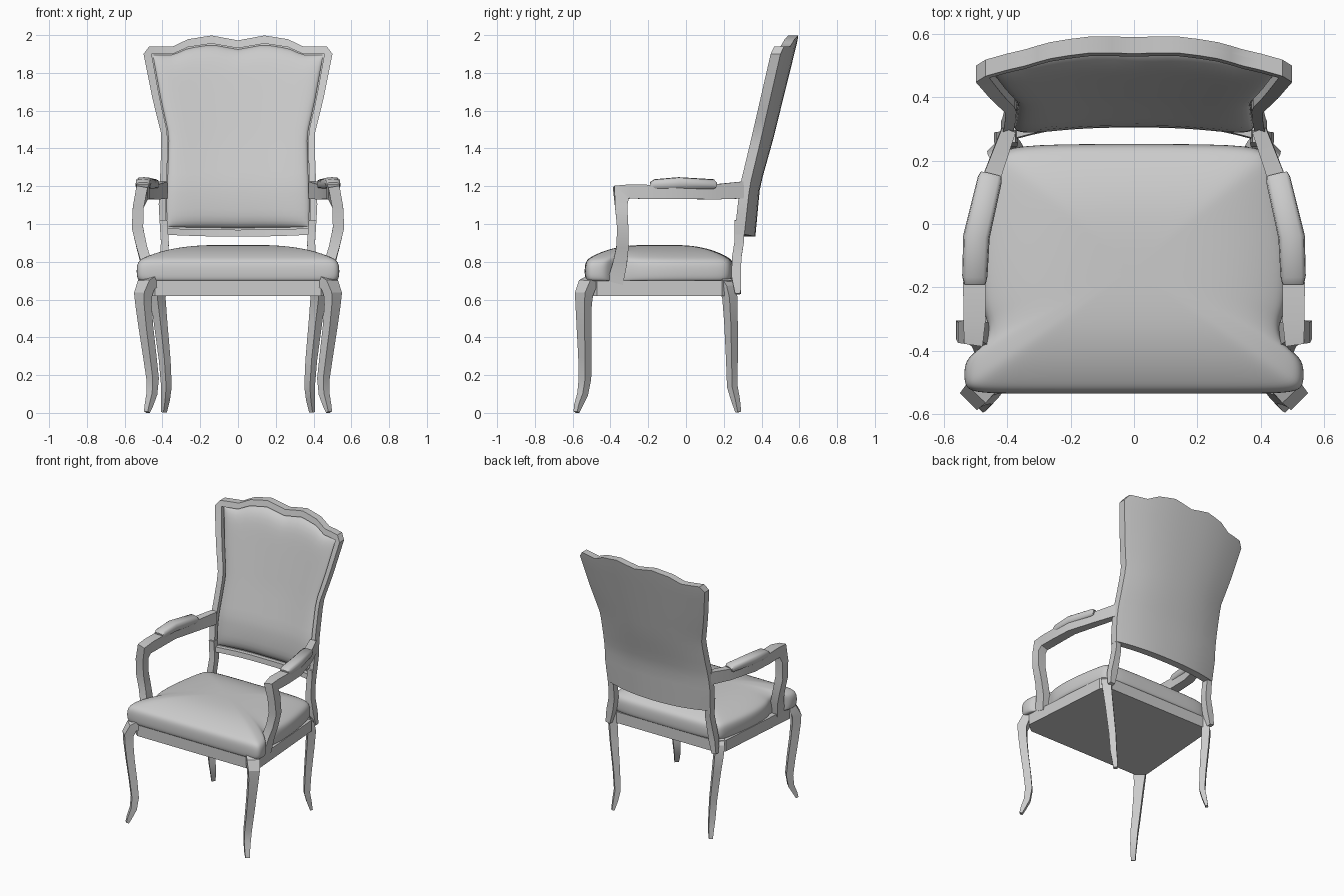
import bpy, math
from mathutils import Vector

if "Cube" in bpy.data.objects:
    bpy.data.objects.remove(bpy.data.objects["Cube"])


def interp(t, table):
    for (a, p), (b, q) in zip(table, table[1:]):
        if t <= b:
            k = max(0.0, (t - a) / (b - a))
            return p + (q - p) * k
    return table[-1][1]


def make(name, verts, faces, angle=30, mirror=False, subsurf=0):
    me = bpy.data.meshes.new(name)
    me.from_pydata([tuple(v) for v in verts], [], faces)
    ob = bpy.data.objects.new(name, me)
    bpy.context.collection.objects.link(ob)
    bpy.ops.object.select_all(action='DESELECT')
    ob.select_set(True)
    bpy.context.view_layer.objects.active = ob
    bpy.ops.object.mode_set(mode='EDIT')
    bpy.ops.mesh.select_all(action='SELECT')
    bpy.ops.mesh.normals_make_consistent(inside=False)
    bpy.ops.object.mode_set(mode='OBJECT')
    bpy.ops.object.shade_smooth_by_angle(angle=math.radians(angle))
    if mirror:
        ob.modifiers.new("Mirror", 'MIRROR').use_mirror_merge = False
    if subsurf:
        s = ob.modifiers.new("Subsurf", 'SUBSURF')
        s.levels = s.render_levels = subsurf
    return ob


def loft(name, rings, **kw):
    """Skin a stack of equal-length rings and cap both ends."""
    n = len(rings[0])
    verts = [p for r in rings for p in r]
    faces = [(i * n + j, i * n + (j + 1) % n, (i + 1) * n + (j + 1) % n, (i + 1) * n + j)
             for i in range(len(rings) - 1) for j in range(n)]
    faces += [tuple(range(n)), tuple(range(len(verts) - n, len(verts)))]
    return make(name, verts, faces, **kw)


def sweep(name, path, side, n=4, angle=25):
    """Path points are x, y, z, width, depth; mirrored to both sides."""
    pts = [Vector(p[:3]) for p in path]
    if n == 4:
        sec = [(-.5, -.5), (.5, -.5), (.5, .5), (-.5, .5)]
    else:
        sec = []
        for k in range(n):
            c, s = math.cos(2 * math.pi * k / n), math.sin(2 * math.pi * k / n)
            sec.append((math.copysign(abs(c) ** .6, c) / 2, math.copysign(abs(s) ** .6, s) / 2))
    rings = []
    for i, p in enumerate(pts):
        t = Vector((0, 0, 0))
        if i:
            t += (p - pts[i - 1]).normalized()
        if i < len(pts) - 1:
            t += (pts[i + 1] - p).normalized()
        t.normalize()
        a = Vector(side)
        a = (a - t * a.dot(t)).normalized()
        b = t.cross(a)
        w, d = path[i][3:]
        rings.append([p + a * (u * w) + b * (v * d) for u, v in sec])
    return loft(name, rings, mirror=True, angle=angle)


# Curved, leaning backrest surface: u across (-1..1), v up (0..1), off = depth behind the front
WIDTH = [(.93, .41), (1.1, .42), (1.3, .41), (1.47, .405), (1.66, .452), (1.9, .50)]
CREST = [(0, 1.972), (.28, 1.998), (.53, 1.978), (.69, 1.94), (.94, 1.94), (1, 1.90)]
LEAN = [(.93, .255), (1.2, .285), (1.45, .345), (1.93, .455), (2, .47)]
BOW = [(.93, .06), (1.2, .055), (1.45, .065), (2, .075)]


def back_point(u, v, off):
    zb = .945 - .012 * (1 - u * u)
    z = zb + v * (interp(abs(u), CREST) - zb)
    y = interp(z, LEAN) + interp(z, BOW) * (1 - abs(u) ** 2.3) + off
    return (u * interp(z, WIDTH), y, z)


def slab(name, us, vs, front, back, keep=lambda u, v: True, angle=30):
    nu, nv = len(us), len(vs)
    verts = [back_point(u, v, f(u, v)) for f in (front, back) for v in vs for u in us]
    h = nu * nv
    cells = [(j * nu + i, j * nu + i + 1, (j + 1) * nu + i + 1, (j + 1) * nu + i)
             for j in range(nv - 1) for i in range(nu - 1)
             if keep((us[i] + us[i + 1]) / 2, (vs[j] + vs[j + 1]) / 2)]
    edges = {(c[k], c[(k + 1) % 4]) for c in cells for k in range(4)}
    faces = cells + [tuple(h + k for k in reversed(c)) for c in cells]
    faces += [(b, a, a + h, b + h) for a, b in edges if (b, a) not in edges]
    used = {k: n for n, k in enumerate(sorted({k for f in faces for k in f}))}
    return make(name, [verts[k] for k in used], [tuple(used[k] for k in f) for f in faces], angle)


half = [0, .14, .28, .41, .53, .61, .69, .80, .915, .94, 1]
us = [-u for u in reversed(half[1:])] + half
vs = [0, .035] + [.035 + .925 * k / 14 for k in range(1, 15)] + [1]

# Back board and raised frame around the upholstery
slab("back_board", us, vs, lambda u, v: .03, lambda u, v: .052)
slab("back_frame", us, vs, lambda u, v: 0, lambda u, v: .03,
     keep=lambda u, v: abs(u) > .915 or v < .035 or v > .96)


# Padded back upholstery
def pad_depth(u, v):
    a, b = u / .903, (v - .499) / .455
    edge = max(0, 1 - abs(a) ** 8) * max(0, 1 - abs(b) ** 12)
    return .022 - .034 * edge ** .6 - .014 * (1 - a * a)* edge


ease = [math.sin(math.pi / 2 * (k / 12)) for k in range(-12, 13)]
slab("back_cushion", [.903 * e for e in ease], [.499 + .455 * e for e in ease],
     pad_depth, lambda u, v: .031, angle=50)

# Lower back posts joining the backrest to the seat
sweep("back_post", [(.395, .285, 1.02, .04, .055), (.387, .281, .90, .042, .05),
                    (.392, .268, .82, .045, .05), (.41, .266, .72, .05, .05),
                    (.425, .275, .63, .035, .03)], (1, 0, 0))

# Seat rail
rail = [(.44, -.525), (.505, -.47), (.455, .19), (.41, .24)]
outline = rail + [(-x, y) for x, y in reversed(rail)]
loft("seat_rail", [[(x, y, z) for x, y in outline] for z in (.62, .70)])

# Seat cushion with notches round the arm posts: x, y, notch depth
edge = [(.2, -.535, 0), (.42, -.535, 0), (.52, -.53, 0), (.535, -.50, 0), (.535, -.45, 0),
        (.53, -.415, .01), (.52, -.38, .055), (.51, -.31, .055), (.505, -.26, .02), (.49, -.1, 0),
        (.465, .07, 0), (.44, .2, 0), (.41, .245, 0), (.2, .252, 0)]
edge += [(-x, y, n) for x, y, n in reversed(edge)]
rings = []
for z, s in [(.70, .93), (.697, .98), (.715, 1.0), (.75, 1.005), (.785, 1.0), (.81, .975),
             (.828, .91), (.858, .75), (.882, .52), (.889, .28), (.89, .1)]:
    ring = []
    for x, y, n in edge:
        nx = abs(x) - n * min(1, s) ** 6
        ring.append((math.copysign(nx * s, x), -.14 + (y + .14) * s, z))
    rings.append(ring)
loft("seat_cushion", rings, angle=80, subsurf=2)

# Armrests running forward and curving down into the posts
sweep("arm", [(.395, .30, 1.18, .045, .09), (.447, .155, 1.17, .055, .08),
              (.50, -.04, 1.17, .065, .075), (.505, -.19, 1.17, .07, .075),
              (.504, -.30, 1.172, .07, .075), (.508, -.345, 1.165, .06, .10),
              (.528, -.343, 1.09, .058, .065), (.532, -.335, .98, .06, .06),
              (.51, -.336, .88, .055, .065), (.485, -.35, .79, .055, .075),
              (.475, -.375, .69, .05, .085)], (1, 0, 0))

# Arm pads
sweep("arm_pad", [(.452, .155, 1.205, .07, .03), (.456, .14, 1.21, .078, .055),
                  (.498, -.04, 1.215, .084, .066), (.503, -.165, 1.208, .08, .058),
                  (.503, -.188, 1.203, .07, .035)], (1, 0, 0), n=12, angle=45)

# Cabriole legs, turned to face the corners
sweep("front_leg", [(.45, -.485, .70, .08, .06), (.485, -.522, .68, .085, .06),
                    (.502, -.54, .63, .076, .062), (.50, -.542, .57, .066, .056),
                    (.487, -.54, .45, .058, .052),
                    (.467, -.535, .30, .052, .049), (.452, -.535, .18, .048, .046),
                    (.456, -.547, .10, .042, .04), (.472, -.57, .04, .034, .03),
                    (.482, -.58, .004, .028, .018)], (1, 1, 0))
sweep("back_leg", [(.40, .20, .69, .07, .06), (.418, .22, .66, .068, .06),
                   (.424, .232, .61, .06, .054), (.41, .238, .48, .052, .05),
                   (.388, .243, .28, .046, .042), (.379, .245, .14, .042, .038),
                   (.384, .262, .07, .036, .032), (.392, .277, .004, .026, .018)], (1, -1, 0))
